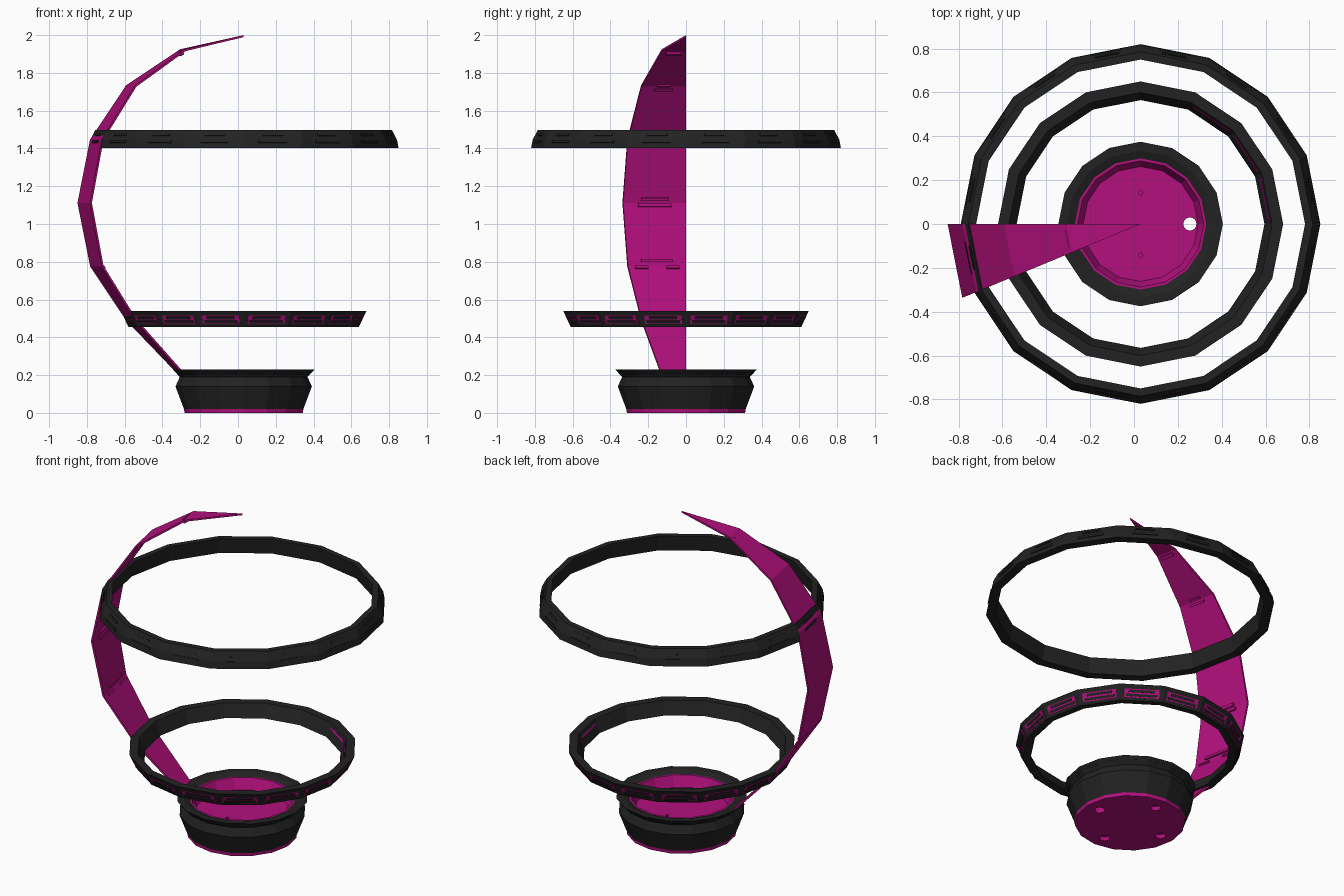
import bpy, bmesh, math
from mathutils import Vector, Matrix

if "Cube" in bpy.data.objects:
    bpy.data.objects.remove(bpy.data.objects["Cube"])

CX = 0.03                      # x of the common axis
N = 16                         # sides of every round part
STEP = 2 * math.pi / N


def material(name, col):
    m = bpy.data.materials.new(name)
    m.diffuse_color = (*col, 1)
    m.use_nodes = True
    m.node_tree.nodes["Principled BSDF"].inputs["Base Color"].default_value = m.diffuse_color
    return m


MAGENTA = material("magenta", (0.45, 0.005, 0.205))
BLACK = material("black", (0.016, 0.016, 0.016))


def finish(bm, name, mat):
    bmesh.ops.recalc_face_normals(bm, faces=bm.faces[:])
    me = bpy.data.meshes.new(name)
    bm.to_mesh(me)
    bm.free()
    ob = bpy.data.objects.new(name, me)
    bpy.context.collection.objects.link(ob)
    if mat:
        me.materials.append(mat)
    return ob


def lathe(name, prof, mat, start=0, count=N, closed=True):
    """Sweep a (radius, z) profile round the axis; partial sweeps get end caps."""
    bm = bmesh.new()
    axis = {}
    full = count == N
    cols = []
    for i in range(count if full else count + 1):
        a = (start + i) * STEP
        col = []
        for k, (r, z) in enumerate(prof):
            if r == 0:
                if k not in axis:
                    axis[k] = bm.verts.new((CX, 0, z))
                col.append(axis[k])
            else:
                col.append(bm.verts.new((CX + r * math.cos(a), r * math.sin(a), z)))
        cols.append(col)
    n = len(prof)
    for i in range(count):
        a, b = cols[i], cols[(i + 1) % len(cols)]
        for k in range(n if closed else n - 1):
            q = []
            for v in (a[k], b[k], b[(k + 1) % n], a[(k + 1) % n]):
                if v not in q:
                    q.append(v)
            if len(q) > 2:
                bm.faces.new(q)
    if not full:
        bm.faces.new(cols[0])
        bm.faces.new(cols[-1])
    return finish(bm, name, mat)


def bars(name, specs, mat):
    """Flat bars on facets: (p0, p1, fraction, width, height, half depth, facet, shift)."""
    bm = bmesh.new()
    k = math.cos(STEP / 2)
    for p0, p1, f, w, h, d, facet, shift in specs:
        a = (facet + 0.5) * STEP
        out = Vector((math.cos(a), math.sin(a), 0))
        t = Vector((-math.sin(a), math.cos(a), 0))
        up = (out * (p1[0] - p0[0]) * k + Vector((0, 0, p1[1] - p0[1]))).normalized()
        nor = t.cross(up)
        r = (p0[0] + (p1[0] - p0[0]) * f) * k
        c = Vector((CX, 0, p0[1] + (p1[1] - p0[1]) * f)) + out * r + t * shift
        m = Matrix((t * w, up * h, nor * 2 * d)).transposed().to_4x4()
        bmesh.ops.create_cube(bm, size=1, matrix=Matrix.Translation(c) @ m)
    return finish(bm, name, mat)


# Base: magenta core with a shallow bowl
core = lathe("base_core", [(0, 0), (0.313, 0), (0.316, 0.02), (0.30, 0.02), (0.30, 0.215),
                           (0.288, 0.215), (0.262, 0.15), (0, 0.15)], MAGENTA, closed=False)

# Holes: four under the base (one goes right through) and two pinholes in the bowl
bm = bmesh.new()
holes = [(0.225 * math.cos(i * math.pi / 2), 0.225 * math.sin(i * math.pi / 2), 0.03,
          -0.05, 0.3 if i == 0 else 0.025) for i in range(4)]
holes += [(0, s * 0.142, 0.01, 0.13, 0.2) for s in (1, -1)]
for x, y, r, z0, z1 in holes:
    bmesh.ops.create_cone(bm, cap_ends=True, segments=16, radius1=r, radius2=r, depth=z1 - z0,
                          matrix=Matrix.Translation((CX + x, y, (z0 + z1) / 2)))
cutter = finish(bm, "hole_cutter", MAGENTA)
cutter.hide_render = True
mod = core.modifiers.new("holes", "BOOLEAN")
mod.operation = "DIFFERENCE"
mod.solver = "EXACT"
mod.object = cutter
bpy.context.view_layer.update()
core.data = bpy.data.meshes.new_from_object(
    core.evaluated_get(bpy.context.evaluated_depsgraph_get()))
core.modifiers.clear()
bpy.data.objects.remove(cutter)

# Base: black outer shell with a flared rim
NECK, RIM = (0.338, 0.19), (0.375, 0.23)
lathe("base_shell", [(0.316, 0.02), (0.361, 0.14), NECK, RIM, (0.335, 0.23),
                     (0.292, 0.212), (0.298, 0.02)], BLACK)
bars("base_rim_slots", [(NECK, RIM, 0.5, 0.07, 0.012, 0.004, i, 0) for i in range(N)], BLACK)

# Lower ring, with magenta plates and black bars on its sloped outside
L0, L1 = (0.61, 0.455), (0.65, 0.54)
I0, I1 = (0.565, 0.46), (0.60, 0.54)
lathe("lower_ring", [L0, L1, I1, I0], BLACK)
bars("lower_ring_plates", [(L0, L1, 0.45, 0.20, 0.05, 0.002, i, 0) for i in range(N)], MAGENTA)
bars("lower_ring_bars", [(L0, L1, f, w, 0.014, 0.006, i, 0)
                         for i in range(N) for f, w in ((0.58, 0.15), (0.33, 0.18))], BLACK)
bars("lower_ring_inner_strips", [(I0, I1, 0.7, 0.2, 0.012, 0.002, i, 0) for i in range(3)], MAGENTA)

# Upper ring, with paired bars on each facet
U0, U1, U2 = (0.82, 1.402), (0.812, 1.445), (0.785, 1.498)
lathe("upper_ring", [U0, U1, U2, (0.75, 1.498), (0.765, 1.402)], BLACK)
bars("upper_ring_bars", [(U1, U2, 0.5, 0.11, 0.012, 0.005, i, 0) for i in range(N)]
     + [(U0, U1, 0.8, 0.15, 0.014, 0.005, i, 0) for i in range(N)], BLACK)

# Curved fin: one gore of a sphere that runs down straight into the base
MID, R = 1.112, 0.88
outer = [(0, 2.0)] + [(R * math.sin(i * STEP), MID + R * math.cos(i * STEP)) for i in range(1, 7)]
outer += [(0.33, 0.185)]
inner = [(r * 0.988, MID + (z - MID) * 0.988) for r, z in outer]
lathe("curved_fin", outer + inner[::-1], MAGENTA, start=8, count=1)

# Clips on the inside of the fin (points run upwards)
p = inner
clips = [(p[2], p[1], 0.94, 0.08, 0.02, 0.012, 8, 0),
         (p[3], p[2], 0.95, 0.10, 0.014, 0.010, 8, 0),
         (p[2], p[1], 0.04, 0.07, 0.012, 0.010, 8, 0),
         (p[4], p[3], 0.06, 0.15, 0.018, 0.010, 8, 0),
         (p[5], p[4], 0.96, 0.18, 0.018, 0.010, 8, 0),
         (p[5], p[4], 0.08, 0.17, 0.016, 0.010, 8, 0)]
clips += [(p[6], p[5], 0.96, 0.07, 0.014, 0.010, 8, s) for s in (-0.085, 0.085)]
bars("fin_clips", clips, MAGENTA)
